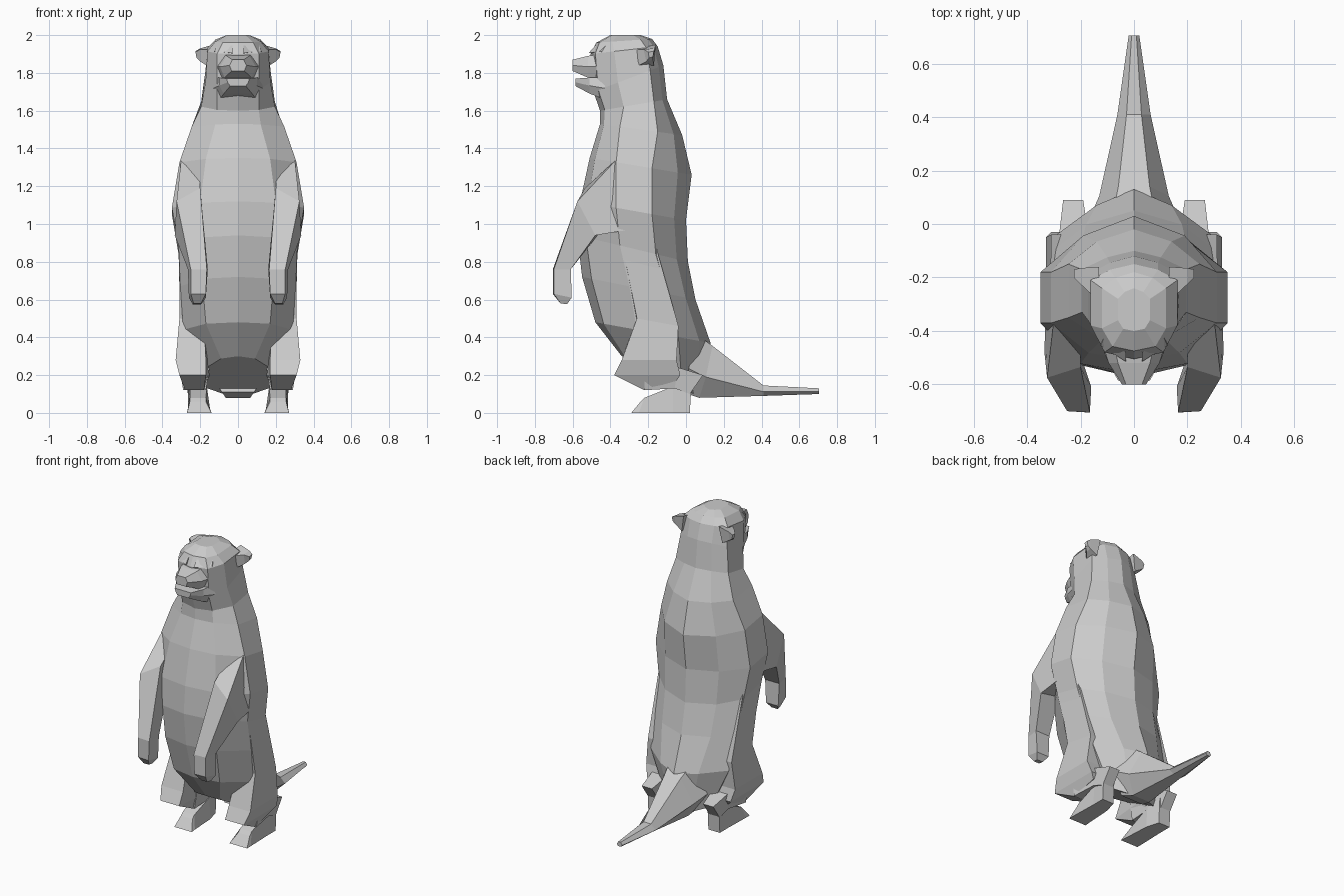
import bpy, bmesh

fur = bpy.data.materials.new("grey_fur")
fur.diffuse_color = (0.6, 0.6, 0.6, 1)


def finish(name, bm, mirror=False):
    bmesh.ops.recalc_face_normals(bm, faces=bm.faces)
    me = bpy.data.meshes.new(name)
    bm.to_mesh(me)
    bm.free()
    me.materials.append(fur)
    ob = bpy.data.objects.new(name, me)
    bpy.context.collection.objects.link(ob)
    if mirror:
        mod = ob.modifiers.new("mirror", 'MIRROR')
        mod.use_mirror_merge = False
    return ob


def loft(name, rings, mirror=False):
    """Skin a list of equal-length point rings and cap both ends."""
    bm = bmesh.new()
    vs = [[bm.verts.new(p) for p in r] for r in rings]
    n = len(vs[0])
    for a, b in zip(vs, vs[1:]):
        for i in range(n):
            j = (i + 1) % n
            bm.faces.new((a[i], a[j], b[j], b[i]))
    bm.faces.new(vs[0])
    bm.faces.new(vs[-1])
    return finish(name, bm, mirror)


def body_ring(zb, zf, yb, yf, w, sb, sf, bx, cx):
    """Ten-sided tilted ring: spine, back corner, two side points, chest corner, breast."""
    half = [(0, yb), (bx, yb + (sb - yb) * 0.35), (w, sb), (w, sf),
            (cx, yf + (sf - yf) * 0.2), (0, yf)]
    pts = half + [(-x, y) for x, y in half[4:0:-1]]
    return [(x, y, zb + (zf - zb) * (y - yb) / (yf - yb)) for x, y in pts]


# torso, neck and skull
loft("body", [body_ring(*r) for r in (
    (.08, .30, .08, -.34, .17, -.02, -.22, .07, .09),
    (.37, .48, .13, -.48, .29, -.04, -.26, .14, .17),
    (.60, .72, .05, -.55, .305, -.10, -.30, .18, .19),
    (.80, .94, .01, -.575, .315, -.16, -.35, .19, .19),
    (1.02, 1.12, .00, -.56, .35, -.18, -.37, .20, .20),
    (1.26, 1.35, .03, -.51, .31, -.18, -.37, .19, .17),
    (1.47, 1.53, -.02, -.455, .245, -.15, -.35, .14, .12),
    (1.66, 1.60, -.10, -.455, .195, -.17, -.33, .10, .11),
    (1.84, 1.70, -.12, -.49, .172, -.19, -.36, .09, .11),
    (1.94, 1.90, -.15, -.505, .162, -.21, -.38, .09, .11),
    (1.98, 1.96, -.18, -.475, .12, -.24, -.39, .07, .08),
    (2.0, 2.0, -.24, -.40, .06, -.28, -.36, .035, .04))])


def muzzle_ring(y, w, top, z0, z1):
    m = (z0 + z1) / 2
    return [(-w * .75, y, z0), (w * .75, y, z0), (w, y, m), (top, y, z1), (-top, y, z1), (-w, y, m)]


# muzzle, split at the mouth
loft("upper_muzzle", [muzzle_ring(-.38, .14, .09, 1.76, 1.91),
                      muzzle_ring(-.52, .095, .06, 1.775, 1.89),
                      muzzle_ring(-.60, .045, .03, 1.81, 1.87)])
loft("lower_jaw", [muzzle_ring(-.38, .15, .12, 1.64, 1.78),
                   muzzle_ring(-.51, .10, .10, 1.69, 1.775),
                   muzzle_ring(-.585, .055, .06, 1.73, 1.77)])

# brow ridge over each eye
loft("brow", [[(.03, -.46, 1.90), (.03, -.515, 1.905), (.03, -.48, 1.945)],
              [(.12, -.40, 1.89), (.125, -.455, 1.915), (.11, -.42, 1.95)]], True)

# ears
loft("ear", [[(.13, -.29, 1.92), (.13, -.16, 1.95), (.15, -.17, 1.84), (.15, -.27, 1.83)],
             [(.20, -.225, 1.925), (.20, -.165, 1.93), (.20, -.175, 1.87), (.20, -.21, 1.86)],
             [(.225, -.20, 1.91), (.225, -.17, 1.915), (.22, -.175, 1.885), (.22, -.195, 1.88)]], True)

# arms: shoulder, elbow, wrist, paw
loft("arm", [
    [(.33, -.30, .97), (.30, -.36, 1.35), (.20, -.38, 1.30), (.20, -.32, .97)],
    [(.335, -.48, .94), (.325, -.575, 1.12), (.20, -.535, 1.19), (.21, -.46, .95)],
    [(.265, -.61, .76), (.25, -.70, .76), (.165, -.705, .76), (.16, -.61, .76)],
    [(.26, -.605, .61), (.25, -.70, .63), (.17, -.705, .63), (.17, -.605, .61)],
    [(.24, -.63, .575), (.235, -.665, .58), (.195, -.665, .58), (.195, -.63, .575)]], True)

# thighs, flush with the flanks, ending in the knee
loft("thigh", [
    [(.312, -.17, .92), (.312, -.345, .93), (.20, -.345, .93), (.15, -.17, .92)],
    [(.31, -.04, .46), (.31, -.26, .50), (.18, -.27, .48), (.12, -.04, .46)],
    [(.33, -.05, .28), (.33, -.34, .28), (.17, -.34, .28), (.14, -.05, .28)],
    [(.31, -.03, .20), (.31, -.38, .20), (.17, -.38, .20), (.14, -.03, .20)],
    [(.28, -.05, .17), (.28, -.22, .12), (.18, -.22, .12), (.16, -.05, .17)]], True)

# lower legs running back to the hock, then feet running forward
loft("shin", [
    [(.29, -.22, .12), (.31, -.22, .24), (.15, -.22, .24), (.17, -.22, .12)],
    [(.27, -.06, .13), (.28, -.04, .24), (.17, -.04, .24), (.17, -.06, .13)],
    [(.265, .02, .10), (.265, .09, .20), (.19, .09, .20), (.19, .02, .10)]], True)
loft("foot", [
    [(.265, .02, 0), (.265, .03, .17), (.18, .03, .17), (.18, .02, 0)],
    [(.265, -.07, 0), (.255, -.07, .14), (.165, -.07, .14), (.155, -.07, 0)],
    [(.27, -.25, 0), (.255, -.22, .08), (.17, -.22, .08), (.145, -.25, 0)],
    [(.27, -.29, 0), (.255, -.24, .06), (.17, -.24, .06), (.14, -.29, 0)]], True)


# tapering tail
def tail_ring(y0, y1, w, z0, z1):
    ym, zm = (y0 + y1) / 2, z0 + (z1 - z0) * .4
    return [(-w * .5, y0, z0), (w * .5, y0, z0), (w, ym, zm),
            (w * .45, y1, z1), (-w * .45, y1, z1), (-w, ym, zm)]


loft("tail", [tail_ring(-.02, .05, .17, .11, .42), tail_ring(.07, .14, .13, .08, .355),
              tail_ring(.41, .41, .062, .09, .145), tail_ring(.705, .705, .02, .10, .13)])
